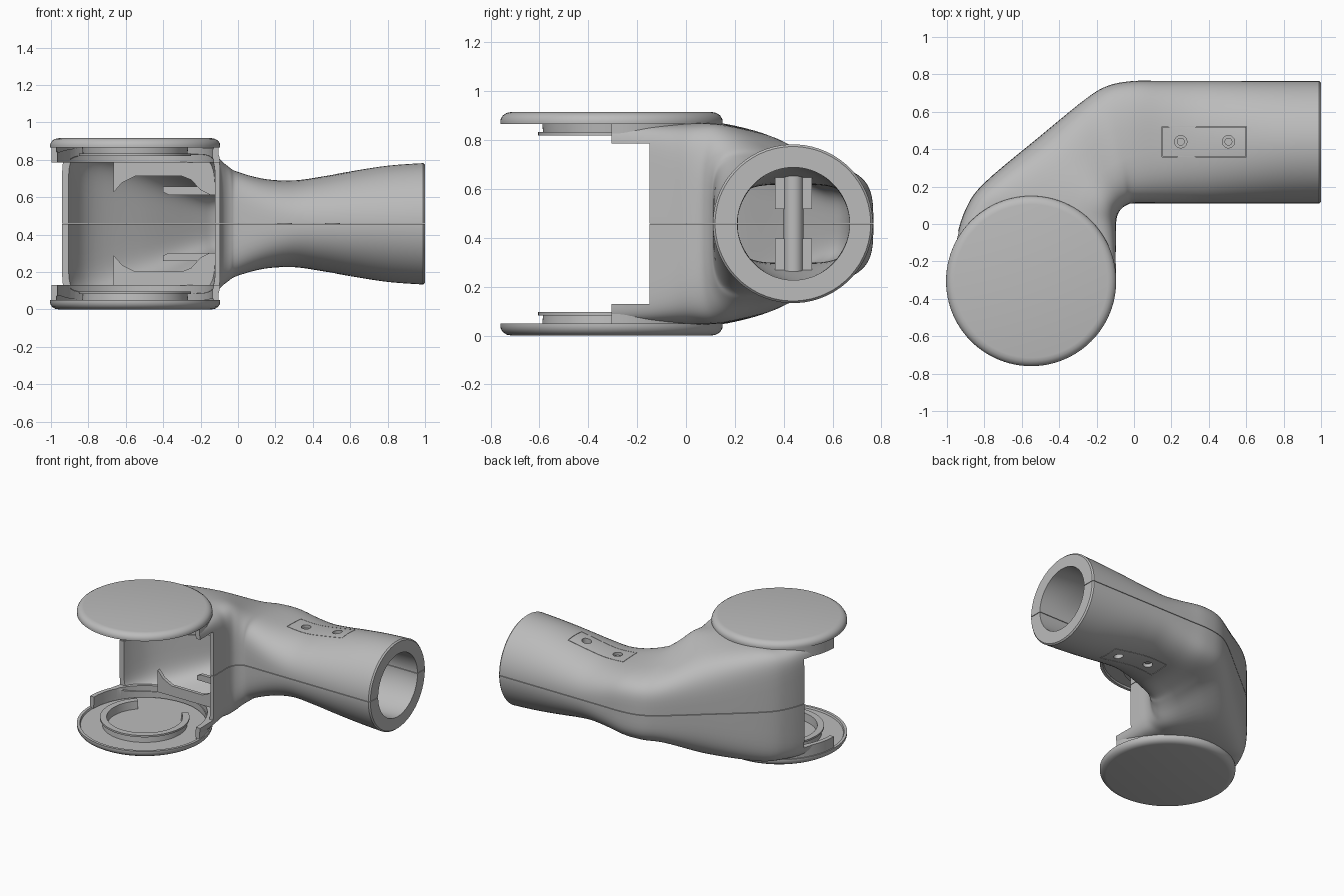
import bpy, bmesh, math
from mathutils import Vector

MID = 0.4575            # height of the seam plane; parts are built above it and mirrored
HUB = (-0.55, -0.305)   # axis of the round joint caps

cube = bpy.data.objects.get("Cube")
if cube:
    bpy.data.objects.remove(cube, do_unlink=True)

grey = bpy.data.materials.new("light_grey")
grey.use_nodes = True
grey.diffuse_color = (0.5, 0.5, 0.5, 1)
grey.node_tree.nodes["Principled BSDF"].inputs["Base Color"].default_value = (0.5, 0.5, 0.5, 1)


def make(name, bm):
    bmesh.ops.recalc_face_normals(bm, faces=bm.faces)
    mesh = bpy.data.meshes.new(name)
    bm.to_mesh(mesh)
    bm.free()
    obj = bpy.data.objects.new(name, mesh)
    obj.location.z = MID
    bpy.context.collection.objects.link(obj)
    mesh.materials.append(grey)
    return obj


def bridge(bm, rings, closed=False):
    """Skin a list of equal closed point rings."""
    vs = [[bm.verts.new(p) for p in r] for r in rings]
    pairs = list(zip(vs, vs[1:])) + ([(vs[-1], vs[0])] if closed else [])
    for a, b in pairs:
        for i in range(len(a)):
            j = (i + 1) % len(a)
            bm.faces.new((a[i], a[j], b[j], b[i]))
    if not closed:
        bm.faces.new(vs[0])
        bm.faces.new(vs[-1])


def catmull(keys, steps):
    """Smoothly interpolate rows of numbers."""
    out = []
    for k in range(len(keys) - 1):
        p = [keys[max(0, min(len(keys) - 1, k + d))] for d in (-1, 0, 1, 2)]
        for s in range(steps):
            t = s / steps
            out.append([0.5 * (2 * b + (c - a) * t + (2 * a - 5 * b + 4 * c - d) * t * t
                               + (3 * b - a - 3 * c + d) * t ** 3) for a, b, c, d in zip(*p)])
    return out + [list(keys[-1])]


def section(row, count=64):
    """Superellipse spanning the outer and inner plan points, lower on the outer side by the lean."""
    ox, oy, ix, iy, h, n, lean = row
    o, i = Vector((ox, oy, 0)), Vector((ix, iy, 0))
    mid, half = (o + i) / 2, (o - i) / 2
    ring = []
    for k in range(count):
        a = 2 * math.pi * (k + 0.5) / count
        c, s = math.cos(a), math.sin(a)
        u = math.copysign(abs(c) ** (2 / n), c)
        w = math.copysign(abs(s) ** (2 / n), s)
        ring.append(mid + half * u + Vector((0, 0, h * w * (1 - lean * u))))
    return ring


def loft(name, keys, steps=5, lead=()):
    bm = bmesh.new()
    bridge(bm, [section(r) for r in list(lead) + catmull(keys, steps)])
    return make(name, bm)


def box(name, x0, x1, y0, y1, z0, z1):
    bm = bmesh.new()
    bridge(bm, [[(x0, y0, z), (x1, y0, z), (x1, y1, z), (x0, y1, z)] for z in (z0, z1)])
    return make(name, bm)


def cylinder(name, x, y, r, z0, z1, count=32):
    angles = [2 * math.pi * k / count for k in range(count)]
    bm = bmesh.new()
    bridge(bm, [[(x + r * math.cos(a), y + r * math.sin(a), z) for a in angles] for z in (z0, z1)])
    return make(name, bm)


def revolve(name, profile, start, end, steps):
    """Turn a closed (radius, height) profile about the joint axis."""
    full = end - start >= 360
    bm = bmesh.new()
    rings = []
    for k in range(steps + (0 if full else 1)):
        a = math.radians(start + (end - start) * k / steps)
        rings.append([(HUB[0] + r * math.cos(a), HUB[1] + r * math.sin(a), z) for r, z in profile])
    bridge(bm, rings, full)
    bmesh.ops.remove_doubles(bm, verts=bm.verts, dist=1e-5)
    return make(name, bm)


def plate(name, outline, y0, y1):
    bm = bmesh.new()
    bridge(bm, [[(x, y, z) for x, z in outline] for y in (y0, y1)])
    return make(name, bm)


def activate(obj):
    bpy.ops.object.select_all(action="DESELECT")
    obj.select_set(True)
    bpy.context.view_layer.objects.active = obj


def cut(obj, cutter):
    mod = obj.modifiers.new("cut", "BOOLEAN")
    mod.operation, mod.solver, mod.object = "DIFFERENCE", "EXACT", cutter
    activate(obj)
    bpy.ops.object.modifier_apply(modifier=mod.name)
    bpy.data.objects.remove(cutter, do_unlink=True)


def finish(obj, angle=35):
    """Smooth shading with sharp edges, then mirror to the lower half."""
    activate(obj)
    bpy.ops.object.shade_smooth_by_angle(angle=math.radians(angle))
    mod = obj.modifiers.new("mirror", "MIRROR")
    mod.use_axis = (False, False, True)
    mod.use_mirror_merge = False


# Outer skin: round tube, narrow waist, leaning elbow, tall box-like joint housing
tube = [(x, 0.765, x, 0.11, h, n, lean) for x, h, n, lean in (
    (0.99, 0.325, 2, 0), (0.8, 0.311, 2, 0), (0.6, 0.28, 2.1, 0), (0.45, 0.253, 2.2, 0),
    (0.3, 0.232, 2.4, 0), (0.15, 0.237, 3, 0.05), (0, 0.262, 4, 0.15))]
elbow = [
    (-0.134, 0.741, -0.035, 0.103, 0.28, 4.4, 0.21),
    (-0.253, 0.673, -0.065, 0.083, 0.306, 4.4, 0.25),
    (-0.5, 0.472, -0.085, 0.055, 0.38, 4.2, 0.13),
    (-0.8, 0.22, -0.095, 0.01, 0.411, 6, 0.01),
    (-0.9, 0.08, -0.095, -0.06, 0.411, 8, 0),
    (-0.955, -0.1, -0.095, -0.17, 0.411, 11, 0),
    (-0.985, -0.305, -0.095, -0.305, 0.411, 14, 0)]
shell = loft("arm_shell", tube + elbow, lead=[(1, 0.756, 1, 0.119, 0.316, 2, 0)])

# Hollow inside
bore = [(x, 0.67, x, 0.21, h, n, 0) for x, h, n in (
    (1.03, 0.23, 2), (0.75, 0.23, 2), (0.4, 0.17, 3.5), (0.2, 0.16, 4), (0, 0.165, 4))]
room = [
    (-0.12, 0.645, -0.06, 0.18, 0.175, 4, 0.1),
    (-0.22, 0.58, -0.1, 0.14, 0.2, 4, 0.18),
    (-0.47, 0.39, -0.12, 0.08, 0.29, 5, 0.15),
    (-0.76, 0.19, -0.122, 0.03, 0.36, 6, 0.02),
    (-0.87, 0.05, -0.122, -0.05, 0.375, 8, 0),
    (-0.925, -0.12, -0.122, -0.18, 0.38, 11, 0),
    (-0.955, -0.4, -0.122, -0.4, 0.38, 14, 0)]
cut(shell, loft("cavity_cutter", bore + room))
cut(shell, cylinder("cap_seat_cutter", *HUB, 0.415, 0.2, 0.45, 64))
cut(shell, box("opening_cutter", -1.5, 0.2, -1, -0.15, -0.5, 0.3275))
cut(shell, box("wall_cutter", -1.5, -0.6, -1, -0.04, -0.5, 0.3275))
cut(shell, box("seam_cutter", -2, 2, -2, 2, -1, 0.002))

# Screw holes and the panel outline around them
SCREWS = (0.25, 0.505)
for x in SCREWS:
    cut(shell, cylinder("screw_cutter", x, 0.44, 0.033, 0.2, 0.6))
g = 0.0015
for x in (0.15, 0.6):
    cut(shell, box("panel_cutter", x - g, x + g, 0.36 - g, 0.52 + g, 0.222, 0.6))
for y in (0.36, 0.52):
    cut(shell, box("panel_cutter", 0.15, 0.6, y - g, y + g, 0.222, 0.6))
finish(shell)

# Round joint caps with a raised rim, and the collar joining them to the housing
cap = revolve("joint_cap", [
    (0, 0.4575), (0.41, 0.4575), (0.428, 0.454), (0.444, 0.444), (0.453, 0.43),
    (0.455, 0.418), (0.455, 0.4075), (0.435, 0.4075), (0.43, 0.42), (0, 0.42)], 0, 360, 96)
finish(cap)
collar = revolve("housing_collar", [
    (0.42, 0.3275), (0.447, 0.3275), (0.447, 0.415), (0.42, 0.415)], 0, 180, 48)
finish(collar)

# Open bearing ring with a lip
ring = revolve("bearing_ring", [
    (0.25, 0.425), (0.285, 0.425), (0.28, 0.375), (0.3, 0.375),
    (0.3, 0.362), (0.255, 0.362)], 135, 410, 72)
finish(ring)

# Screw bosses inside the tube
for k, x in enumerate(SCREWS):
    finish(cylinder(f"screw_boss_{k + 1}", x, 0.44, 0.04, 0, 0.195))
    finish(cylinder(f"screw_{k + 1}", x, 0.44, 0.021, 0.15, 0.215))
    finish(box(f"boss_web_{k + 1}", x - 0.015, x + 0.015, 0.365, 0.515, 0.06, 0.19))

# Stiffening ribs inside the housing
finish(plate("housing_rib", [
    (-0.665, 0.33), (-0.665, 0.168), (-0.62, 0.22), (-0.55, 0.255), (-0.3, 0.255),
    (-0.25, 0.235), (-0.2, 0.18), (-0.15, 0.155), (-0.11, 0.155), (-0.11, 0.25),
    (-0.15, 0.33)], 0.01, 0.035))
finish(plate("elbow_rib", [
    (-0.4, 0.2), (-0.4, 0.17), (-0.37, 0.155), (-0.12, 0.155), (-0.12, 0.2)], 0.09, 0.115))
